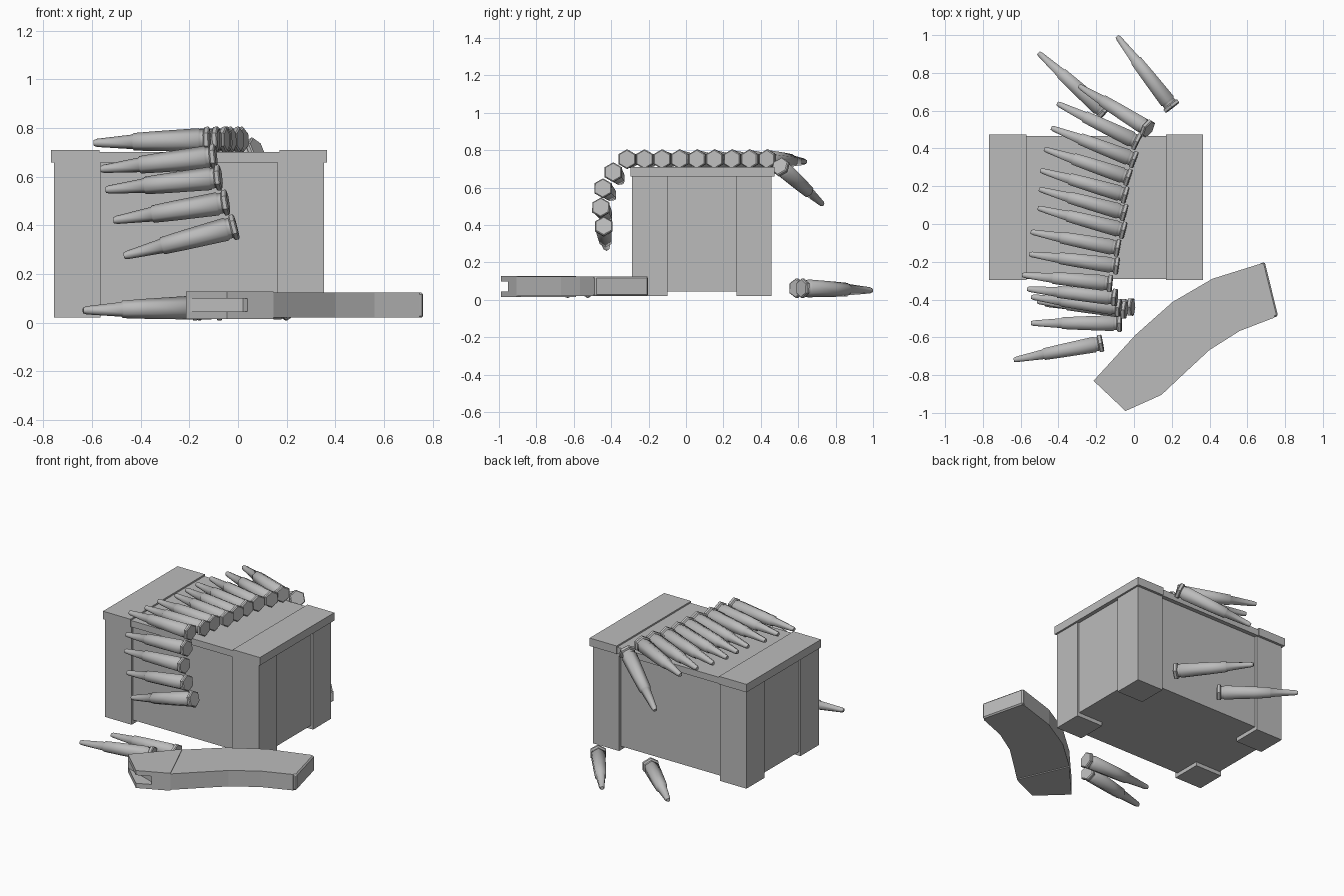
import bpy, bmesh, math
from mathutils import Vector

cube = bpy.data.objects.get("Cube")
if cube:
    bpy.data.objects.remove(cube, do_unlink=True)

grey = bpy.data.materials.new("plain grey")
grey.use_nodes = True
COLOUR = (0.5, 0.5, 0.5, 1)
grey.diffuse_color = COLOUR
grey.node_tree.nodes["Principled BSDF"].inputs["Base Color"].default_value = COLOUR


def finish(name, bm, mesh=None):
    mesh = bpy.data.meshes.new(name)
    bmesh.ops.recalc_face_normals(bm, faces=bm.faces)
    bm.to_mesh(mesh)
    bm.free()
    mesh.materials.append(grey)
    obj = bpy.data.objects.new(name, mesh)
    bpy.context.collection.objects.link(obj)
    return obj


def box(name, x0, x1, y0, y1, z0, z1):
    return prism(name, [(x0, y0), (x1, y0), (x1, y1), (x0, y1)], z0, z1)


def prism(name, outline, z0, z1, bevel=0):
    bm = bmesh.new()
    face = bm.faces.new([bm.verts.new((x, y, z0)) for x, y in outline])
    top = bmesh.ops.extrude_face_region(bm, geom=[face])["geom"]
    moved = [v for v in top if isinstance(v, bmesh.types.BMVert)]
    bmesh.ops.translate(bm, vec=(0, 0, z1 - z0), verts=moved)
    obj = finish(name, bm)
    if bevel:
        mod = obj.modifiers.new("edge bevel", "BEVEL")
        mod.width, mod.segments = bevel, 1
        mod.limit_method, mod.angle_limit = "ANGLE", math.radians(60)
    return obj


# Crate: recessed body, four corner posts, lid with raised end planks
box("crate_body", -0.745, 0.34, -0.275, 0.44, 0.045, 0.66)
for side, x0, x1 in (("right", -0.757, -0.565), ("left", 0.163, 0.353)):
    for end, y0, y1 in (("front", -0.29, -0.10), ("back", 0.27, 0.457)):
        box(f"{end}_{side}_post", x0, x1, y0, y1, 0.02, 0.66)
box("lid_middle", -0.57, 0.17, -0.29, 0.467, 0.658, 0.70)
box("lid_right_plank", -0.768, -0.57, -0.296, 0.473, 0.658, 0.71)
box("lid_left_plank", 0.17, 0.365, -0.296, 0.473, 0.658, 0.71)

# Cartridge shape: (distance from base, radius)
PROFILE = [(0, 0.047), (0.005, 0.053), (0.02, 0.053), (0.026, 0.042), (0.04, 0.042),
           (0.046, 0.048), (0.22, 0.041), (0.315, 0.036), (0.32, 0.030),
           (0.465, 0.017), (0.48, 0.012)]
bm = bmesh.new()
rings = []
for d, r in PROFILE:
    angles = [math.pi / 2 + i * math.pi / 3 for i in range(6)]
    rings.append([bm.verts.new((r * math.cos(a), r * math.sin(a), d)) for a in angles])
for low, high in zip(rings, rings[1:]):
    for i in range(6):
        j = (i + 1) % 6
        bm.faces.new((low[i], low[j], high[j], high[i])).smooth = True
bm.faces.new(rings[0][::-1])
bm.faces.new(rings[-1])
for e in bm.edges:
    around = abs(e.verts[0].co.z - e.verts[1].co.z) < 1e-5
    if around and e.calc_face_angle(0) > math.radians(20):
        e.smooth = False
# The rim keeps its flat hexagon sides
for f in bm.faces:
    if f.calc_center_median().z < 0.03:
        f.smooth = False
template = finish("cartridge", bm)
cartridge_mesh = template.data
bpy.data.objects.remove(template)


def cartridge(name, base, tip):
    obj = bpy.data.objects.new(name, cartridge_mesh)
    bpy.context.collection.objects.link(obj)
    direction = Vector(tip) - Vector(base)
    obj.location = base
    obj.rotation_mode = "QUATERNION"
    obj.rotation_quaternion = direction.to_track_quat("Z", "Y")


# Belt lying over the lid: (base x, tip x, tip y) from front to back
TOP_ROW = [(-0.115, -0.59, -0.27), (-0.08, -0.55, -0.16), (-0.075, -0.555, -0.04),
           (-0.045, -0.51, 0.085), (-0.04, -0.505, 0.185), (-0.035, -0.50, 0.285),
           (-0.02, -0.485, 0.40), (0.01, -0.44, 0.51), (0.025, -0.40, 0.635)]
for i, (bx, tx, ty) in enumerate(TOP_ROW):
    cartridge(f"belt_top_cartridge_{i + 1}", (bx, -0.316 + 0.0933 * i, 0.752), (tx, ty, 0.738))

# Belt ends hanging over the front and the back
HANGING = [((-0.09, -0.39, 0.683), (-0.565, -0.344, 0.63)),
           ((-0.07, -0.445, 0.597), (-0.545, -0.386, 0.545)),
           ((-0.04, -0.456, 0.495), (-0.51, -0.41, 0.42)),
           ((-0.005, -0.44, 0.395), (-0.465, -0.425, 0.275)),
           ((0.08, 0.50, 0.715), (-0.29, 0.73, 0.51))]
for i, (base, tip) in enumerate(HANGING):
    cartridge(f"belt_hanging_cartridge_{i + 1}", base, tip)

# Loose cartridges on the ground
LOOSE = [((-0.165, -0.63), (-0.64, -0.72)), ((-0.065, -0.525), (-0.545, -0.525)),
         ((0.205, 0.615), (-0.09, 0.995)), ((-0.15, 0.585), (-0.51, 0.91))]
for i, (base, tip) in enumerate(LOOSE):
    cartridge(f"loose_cartridge_{i + 1}", (*base, 0.062), (*tip, 0.05))

# Curved magazine lying on its side
prism("magazine_body",
      [(0.008, -0.587), (0.145, -0.905), (0.267, -0.79), (0.40, -0.667), (0.56, -0.566),
       (0.745, -0.495), (0.68, -0.207), (0.415, -0.29), (0.204, -0.413)], 0.02, 0.124)
prism("magazine_base_plate", [(0.725, -0.50), (0.763, -0.487), (0.692, -0.20), (0.655, -0.215)],
      0.02, 0.124, 0.008)
# Magazine head: two lips around an open feed slot
HEAD = [(0.008, -0.587), (-0.214, -0.83), (-0.045, -0.99), (0.145, -0.905)]
SLOT = [(0.008, -0.587), (-0.214, -0.83), (-0.195, -0.845), (0.02, -0.92), (0.04, -0.952),
        (0.145, -0.905)]
prism("magazine_lower_lip", HEAD, 0.014, 0.045)
prism("magazine_slot_walls", SLOT, 0.045, 0.098)
prism("magazine_upper_lip", HEAD, 0.098, 0.128)
